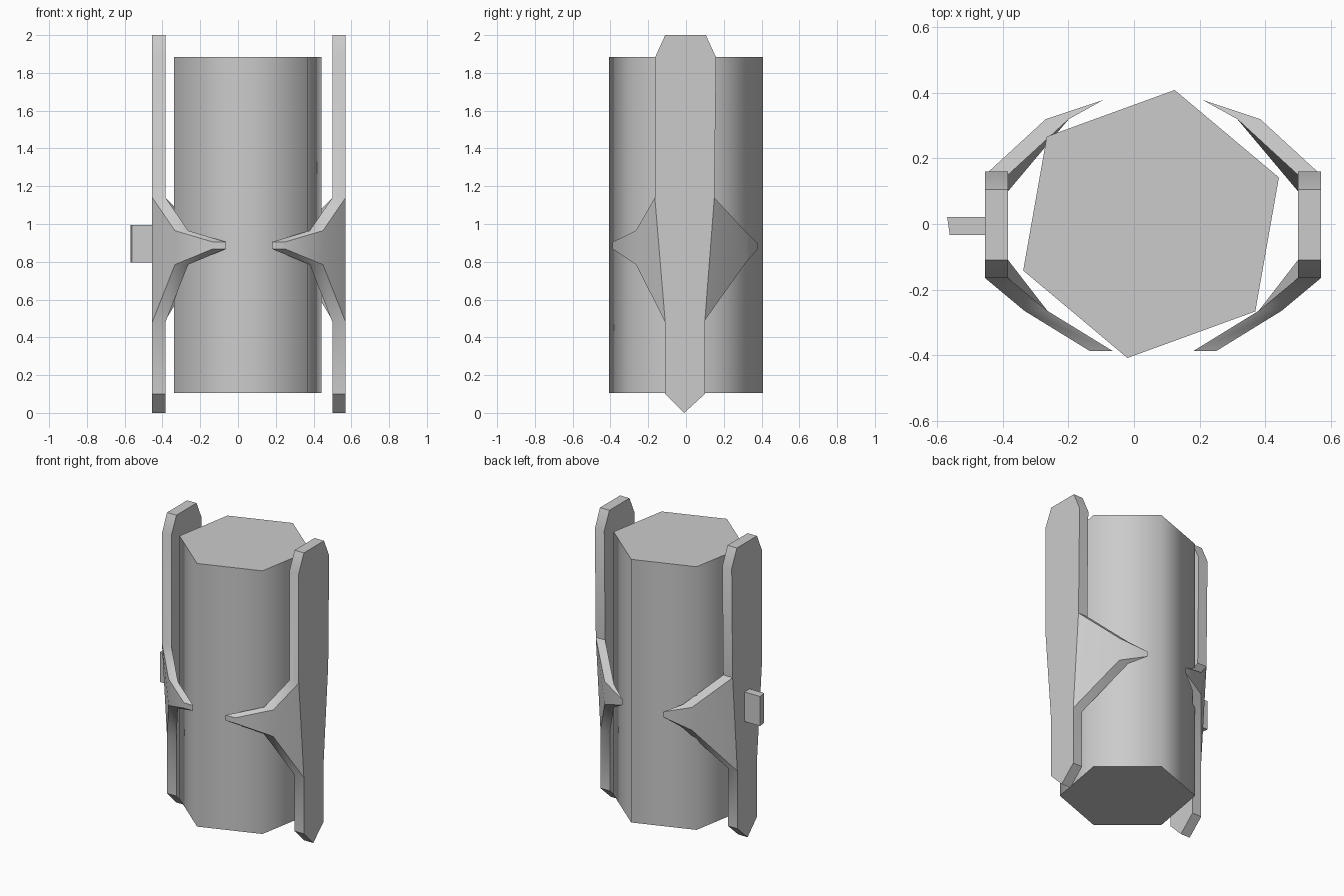
import bpy, bmesh
from math import radians, cos, sin

if "Cube" in bpy.data.objects:
    bpy.data.objects.remove(bpy.data.objects["Cube"])

CX = 0.058     # mirror line between the two side plates
THICK = 0.07


def finish(name, bm, angle):
    bmesh.ops.recalc_face_normals(bm, faces=bm.faces)
    me = bpy.data.meshes.new(name)
    bm.to_mesh(me)
    bm.free()
    ob = bpy.data.objects.new(name, me)
    bpy.context.collection.objects.link(ob)
    bpy.ops.object.select_all(action='DESELECT')
    ob.select_set(True)
    bpy.context.view_layer.objects.active = ob
    bpy.ops.object.shade_smooth_by_angle(angle=radians(angle))
    return ob


def prism(name, outline, z0, z1, angle):
    bm = bmesh.new()
    low = bm.faces.new([bm.verts.new((x, y, z0)) for x, y in outline])
    ext = bmesh.ops.extrude_face_region(bm, geom=[low], use_keep_orig=True)
    for v in ext['geom']:
        if isinstance(v, bmesh.types.BMVert):
            v.co.z = z1
    return finish(name, bm, angle)


def side_plate(name, side):
    bm = bmesh.new()
    X = 0.57
    V = lambda x, y, z: bm.verts.new((x, y, z))
    # wing cross-sections: (upper, lower) pairs from root to tip
    front = [(V(X, -.165, 1.14), V(X, -.11, .48)),
             (V(.45, -.265, .965), V(.45, -.265, .785)),
             (V(.25, -.388, .905), V(.25, -.388, .868))]
    back = [(V(X, .15, 1.14), V(X, .10, .49)),
            (V(.385, .32, .955), V(.385, .32, .80)),
            (V(.21, .378, .90), V(.21, .378, .865))]
    # flat panel: upper, middle and pointed lower parts
    top = [V(X, *p) for p in ((.16, 1.88), (.105, 2), (-.11, 2), (-.165, 1.88))]
    low = [V(X, *p) for p in ((-.11, .10), (-.01, 0), (.10, .10))]
    bm.faces.new([back[0][0]] + top + [front[0][0]])
    bm.faces.new([back[0][0], front[0][0], front[0][1], back[0][1]])
    bm.faces.new([back[0][1], front[0][1]] + low)
    for wing in (front, back):
        for (a, b), (c, d) in zip(wing, wing[1:]):
            bm.faces.new([a, c, d, b])
    # thickness along x; the back tip tapers to a knife edge
    ext = bmesh.ops.extrude_face_region(bm, geom=bm.faces[:], use_keep_orig=True)
    for v in ext['geom']:
        if isinstance(v, bmesh.types.BMVert) and v.co.y < .35:
            v.co.x -= THICK
    bmesh.ops.remove_doubles(bm, verts=bm.verts, dist=1e-4)
    if side < 0:
        for v in bm.verts:
            v.co.x = 2 * CX - v.co.x
    return finish(name, bm, 40)


# hexagonal core
hexagon = [(.052 + .415 * cos(radians(20 + 60 * i)),
            .415 * sin(radians(20 + 60 * i))) for i in range(6)]
prism("core", hexagon, .105, 1.885, 65)

# winged plates on both sides
side_plate("right_plate", 1)
side_plate("left_plate", -1)

# small tab on the left plate
prism("tab", [(-.57, .022), (-.562, -.033), (-.45, -.033), (-.45, .022)], .795, .995, 30)
